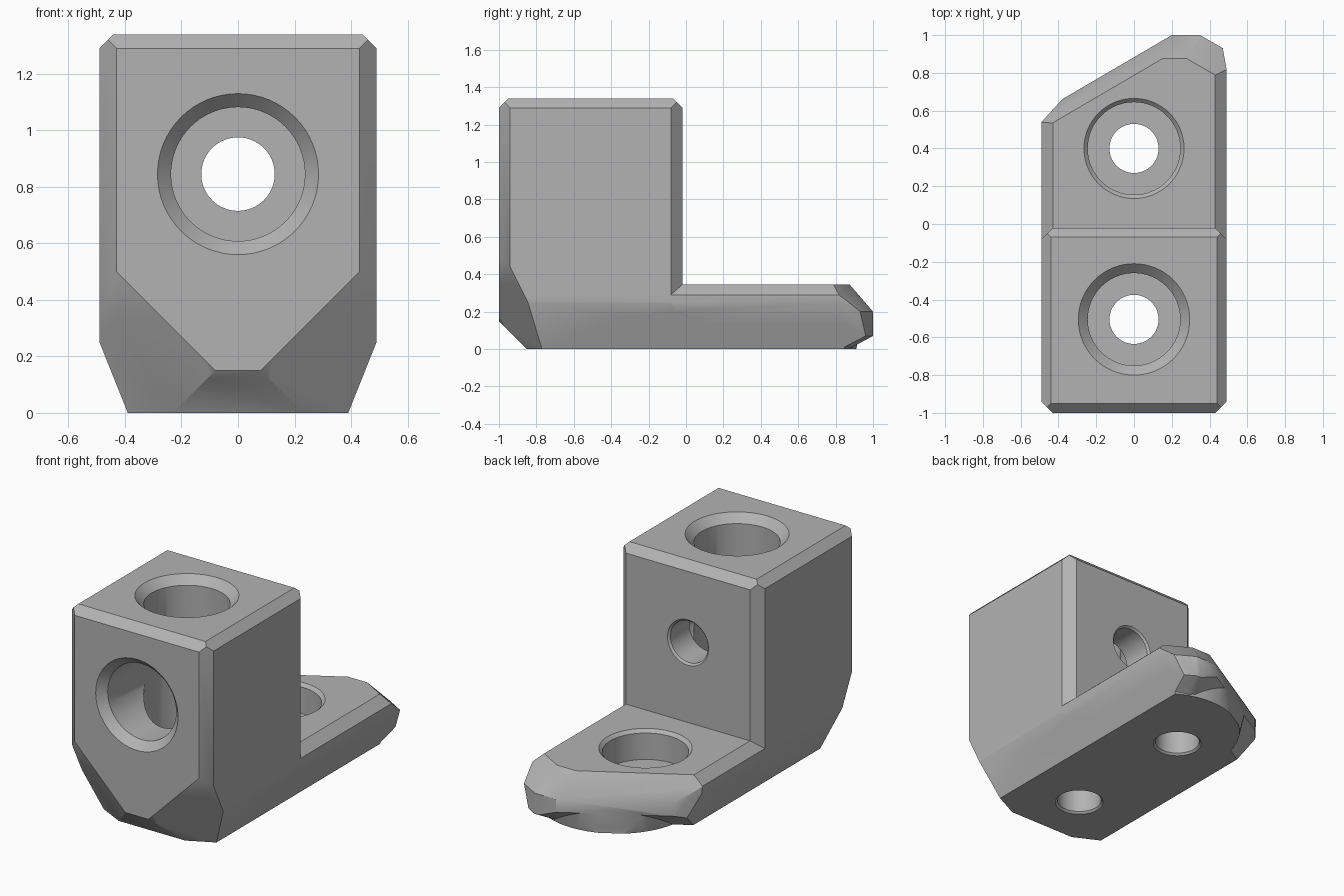
import bpy, bmesh, math
from mathutils import Vector, Matrix

cube = bpy.data.objects.get("Cube")
if cube:
    bpy.data.objects.remove(cube)

metal = bpy.data.materials.new("mid_grey")
metal.use_nodes = True
GREY = (0.45, 0.45, 0.45, 1)
metal.diffuse_color = GREY
metal.node_tree.nodes["Principled BSDF"].inputs["Base Color"].default_value = GREY


def to_object(name, bm):
    bmesh.ops.recalc_face_normals(bm, faces=bm.faces)
    mesh = bpy.data.meshes.new(name)
    bm.to_mesh(mesh)
    bm.free()
    mesh.materials.append(metal)
    obj = bpy.data.objects.new(name, mesh)
    bpy.context.collection.objects.link(obj)
    return obj


def slice_off(bm, point, normal):
    """Remove everything beyond a plane and cap the cut."""
    cut = bmesh.ops.bisect_plane(bm, geom=bm.verts[:] + bm.edges[:] + bm.faces[:], dist=1e-5,
                                 plane_co=point, plane_no=Vector(normal).normalized(),
                                 clear_outer=True)
    edges = [e for e in cut["geom_cut"] if isinstance(e, bmesh.types.BMEdge) and e.is_boundary]
    if edges:
        bmesh.ops.edgeloop_fill(bm, edges=edges)


def both_sides(planes):
    return [((s * p[0], p[1], p[2]), (s * n[0], n[1], n[2])) for p, n in planes for s in (1, -1)]


def cut_box(name, y0, y1, top, planes):
    bm = bmesh.new()
    size = Matrix.Diagonal((0.98, y1 - y0, top, 1))
    bmesh.ops.create_cube(bm, size=1, matrix=Matrix.Translation((0, (y0 + y1) / 2, top / 2)) @ size)
    for point, normal in planes:
        slice_off(bm, point, normal)
    return to_object(name, bm)


def turned(name, origin, axis, profile, planes=(), sides=64):
    """Solid of revolution from (radius, distance along axis) pairs."""
    bm = bmesh.new()
    frame = Matrix.Translation(origin) @ Vector(axis).to_track_quat('Z', 'Y').to_matrix().to_4x4()
    rings = []
    for r, d in profile:
        angles = [math.tau * i / sides for i in range(sides)]
        rings.append([bm.verts.new(frame @ Vector((r * math.cos(a), r * math.sin(a), d)))
                      for a in angles])
    for a, b in zip(rings, rings[1:]):
        for i in range(sides):
            j = (i + 1) % sides
            bm.faces.new((a[i], a[j], b[j], b[i]))
    bm.faces.new(rings[0])
    bm.faces.new(rings[-1])
    for point, normal in planes:
        slice_off(bm, point, normal)
    return to_object(name, bm)


def combine(target, other, operation):
    mod = target.modifiers.new(operation.lower(), 'BOOLEAN')
    mod.operation, mod.solver, mod.object = operation, 'EXACT', other
    bpy.context.view_layer.update()
    graph = bpy.context.evaluated_depsgraph_get()
    result = bpy.data.meshes.new_from_object(target.evaluated_get(graph))
    target.modifiers.clear()
    target.data = result
    bpy.data.objects.remove(other)


# Faces shared by block and foot: tapered flanks and the faceted front toe
flanks = both_sides([((0.49, 0, 0.25), (0.25, 0, -0.1))])
toe = [((0, -1, 0.15), (0, -1, -1))] + both_sides([
    ((0.08, -1, 0.15), (1, -2, -1)),
    ((0.43, -1, 0), (1, -1, 0))])

# Upright block with bevelled edges
block_edges = [((0, -1, 1.29), (0, -1, 1)), ((0, -0.02, 1.29), (0, 1, 1))] + both_sides([
    ((0.49, 0, 1.29), (1, 0, 1)),
    ((0.43, -0.02, 0), (1, 1, 0))])
bracket = cut_box("bracket_body", -1, -0.02, 1.34, flanks + toe + block_edges)

# Foot with a slanted, bevelled end
slant = Vector((-0.505, 0.863, 0))
corner = Vector((0.5, 0.866, 0))
outline = [((0.2, 1, 0), slant), ((-0.38, 0.66, 0), (-0.12, 0.11, 0)),
           ((0.35, 1, 0), corner), ((0.47, 0.93, 0), (0.11, 0.02, 0))]
up, back = Vector((0, 0, 1)), Vector((0, 1, 0))
end_bevels = [((0, 0.875, 0.345), back * 0.145 + up * 0.125),
              ((0.15, 0.875, 0.345), slant * 0.145 + up * 0.083),
              ((0.28, 0.875, 0.345), corner + up),
              ((-0.39, 0.485, 0), slant * 0.12 - up * 0.147),
              ((0, 1, 0.07), back * 0.07 - up * 0.13),
              ((0.35, 1, 0.07), corner * 0.07 - up * 0.13)]
foot_top = both_sides([((0.49, 0, 0.29), (0.055, 0, 0.06))])
foot = cut_box("foot", -1, 1, 0.345, flanks + toe + foot_top + outline + end_bevels)
combine(bracket, foot, 'UNION')

# Rounded boss under the foot's end
boss = turned("boss", (0.16, 0.45, 0), up, [(0.46, 0), (0.49, 0.14)], flanks + outline)
combine(bracket, boss, 'UNION')


# Countersunk bolt holes: mouth bevel, wide bore, narrow through hole
def bolt_hole(origin, axis, mouth, bore, floor, length, bevel):
    slope = mouth - bore
    turned_hole = turned("bolt_hole_cutter", origin, axis, [
        (mouth + slope, -bevel), (bore, bevel), (bore, floor), (0.13, floor),
        (0.13, length - 0.012), (0.154, length + 0.012)])
    combine(bracket, turned_hole, 'DIFFERENCE')


bolt_hole((0, -1, 0.845), (0, 1, 0), 0.285, 0.237, 0.78, 0.98, 0.05)
bolt_hole((0, -0.505, 1.34), (0, 0, -1), 0.295, 0.245, 1.16, 1.34, 0.05)
bolt_hole((0, 0.4, 0.345), (0, 0, -1), 0.265, 0.245, 0.185, 0.345, 0.02)

# Soft shading on shallow angles only
bpy.ops.object.select_all(action='DESELECT')
bracket.select_set(True)
bpy.context.view_layer.objects.active = bracket
bpy.ops.object.shade_smooth_by_angle(angle=math.radians(30.5))
